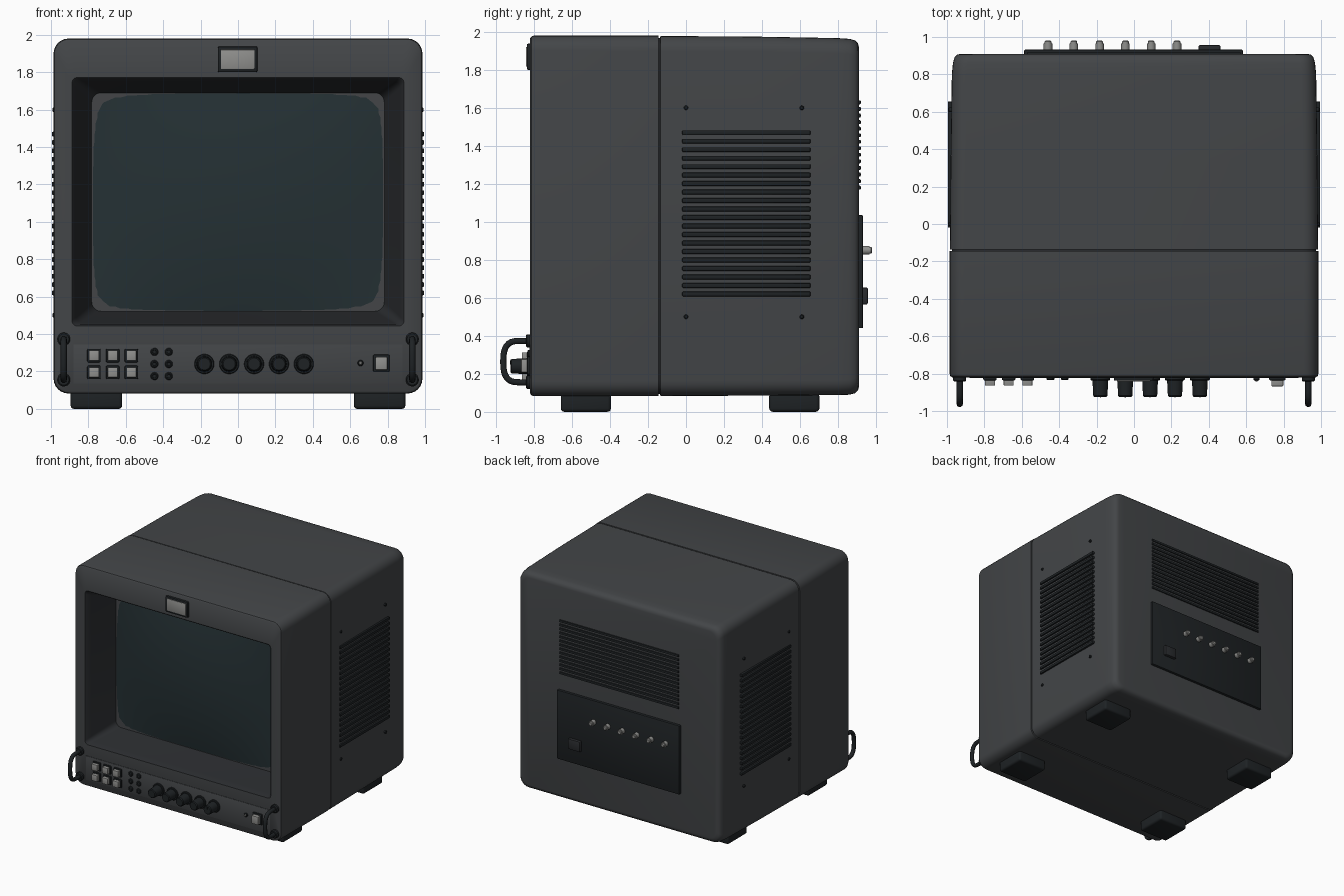
import bpy, bmesh, math
from mathutils import Vector, Matrix

if "Cube" in bpy.data.objects:
    bpy.data.objects.remove(bpy.data.objects["Cube"])


def material(name, r, g, b):
    m = bpy.data.materials.new(name)
    m.diffuse_color = (r, g, b, 1)
    m.use_nodes = True
    m.node_tree.nodes["Principled BSDF"].inputs["Base Color"].default_value = m.diffuse_color
    return m


SHELL = material("shell_grey", .056, .06, .064)
DARK = material("dark_plastic", .013, .016, .018)
RECESS = material("recess_black", .022, .024, .027)
GLASS = material("screen_glass", .018, .03, .034)
LIGHT = material("light_grey", .28, .28, .27)


def finish(name, bm, *mats):
    bmesh.ops.recalc_face_normals(bm, faces=bm.faces)
    me = bpy.data.meshes.new(name)
    bm.to_mesh(me)
    bm.free()
    for m in mats:
        me.materials.append(m)
    ob = bpy.data.objects.new(name, me)
    bpy.context.collection.objects.link(ob)
    return ob


def boxes(name, specs, mat, bevel=.006, seg=2):
    """Bevelled boxes given as (x0, x1, y0, y1, z0, z1), in one mesh."""
    bm = bmesh.new()
    for x0, x1, y0, y1, z0, z1 in specs:
        m = Matrix.Translation(((x0 + x1) / 2, (y0 + y1) / 2, (z0 + z1) / 2))
        m = m @ Matrix.Diagonal((x1 - x0, y1 - y0, z1 - z0, 1))
        bmesh.ops.create_cube(bm, size=1, matrix=m)
    if bevel:
        bmesh.ops.bevel(bm, geom=bm.edges[:], offset=bevel, segments=seg,
                        profile=.5, affect='EDGES')
    return finish(name, bm, mat)


def loft(bm, rings):
    rows = [[bm.verts.new(p) for p in ring] for ring in rings]
    n = len(rows[0])
    bands = []
    for a, b in zip(rows, rows[1:]):
        bands.append([bm.faces.new((a[i], a[(i + 1) % n], b[(i + 1) % n], b[i]))
                      for i in range(n)])
    bm.faces.new(rows[0])
    bm.faces.new(rows[-1])
    return bands


def turned(name, centres, profile, mat, n=24):
    """Turned parts along y; profile is (y, radius), centres are (x, z)."""
    bm = bmesh.new()
    for x, z in centres:
        loft(bm, [[(x + r * math.cos(2 * math.pi * i / n), y,
                    z + r * math.sin(2 * math.pi * i / n)) for i in range(n)]
                  for y, r in profile])
    return finish(name, bm, mat)


def rounded(y, hx, z0, z1, r, n=6):
    pts = []
    for k, (cx, cz) in enumerate([(hx - r, z1 - r), (r - hx, z1 - r),
                                  (r - hx, z0 + r), (hx - r, z0 + r)]):
        for i in range(n + 1):
            a = math.pi / 2 * (k + i / n)
            pts.append((cx + r * math.cos(a), y, cz + r * math.sin(a)))
    return pts


# Cabinet: back cap, rear shell, seam groove, front shell, then the screen funnel
sections = [(.91, .925, .13, 1.92, .07), (.905, .945, .112, 1.94, .075),
            (.89, .96, .098, 1.955, .08), (.86, .968, .09, 1.963, .08),
            (.80, .974, .088, 1.967, .08), (.35, .98, .085, 1.975, .08),
            (-.135, .984, .083, 1.978, .08), (-.136, .974, .093, 1.968, .075),
            (-.144, .974, .093, 1.968, .075), (-.145, .986, .082, 1.98, .08),
            (-.80, .986, .082, 1.98, .08), (-.813, .982, .086, 1.976, .078),
            (-.82, .972, .096, 1.966, .07),
            (-.82, .888, .442, 1.772, .03), (-.812, .88, .45, 1.764, .03),
            (-.77, .865, .46, 1.752, .035), (-.55, .782, .522, 1.69, .05)]
bm = bmesh.new()
bands = loft(bm, [rounded(*s) for s in sections])
for band in bands[13:] + [bands[7]]:
    for f in band:
        f.material_index = 1
finish("cabinet", bm, SHELL, RECESS)

# Bulging screen
bm = bmesh.new()
bmesh.ops.create_grid(bm, x_segments=24, y_segments=20, size=1)
for v in bm.verts:
    u, w = v.co.x, v.co.y
    v.co = Vector((.79 * u, -.548 - .06 * (1 - u * u) * (1 - w * w), 1.106 + .592 * w))
screen = finish("screen", bm, GLASS)
if screen.data.polygons[0].normal.y > 0:
    screen.data.flip_normals()

# Badge plate over the screen
boxes("badge_frame", [(-.108, .104, -.838, -.81, 1.8, 1.938)], DARK, .008)
boxes("badge_plate", [(-.092, .088, -.842, -.82, 1.817, 1.921)], LIGHT, .003)

# Control strip and its buttons
boxes("control_strip", [(-.88, .88, -.823, -.81, .135, .345)], SHELL, .002)
keys = [(x, z) for x in (-.77, -.67, -.57) for z in (.195, .285)]
boxes("key_frames", [(x - .036, x + .036, -.836, -.815, z - .036, z + .036)
                     for x, z in keys], DARK)
boxes("key_caps", [(x - .027, x + .027, -.864, -.82, z - .027, z + .027)
                   for x, z in keys], LIGHT, .004)
turned("small_buttons", [(x, z) for x in (-.447, -.37) for z in (.175, .24, .305)],
       [(-.815, .021), (-.83, .021), (-.835, .016), (-.835, .011), (-.831, .009)], DARK)
turned("knobs", [(-.18 + .133 * i, .24) for i in range(5)],
       [(-.815, .053), (-.832, .053), (-.836, .049), (-.836, .042),
        (-.918, .038), (-.925, .032)], DARK, 32)
boxes("knob_pointers", [(-.183 + .133 * i, -.177 + .133 * i, -.927, -.92, .25, .27)
                        for i in range(5)], DARK, 0)
turned("indicator_ring", [(.655, .245)], [(-.815, .016), (-.832, .016), (-.836, .012)], DARK)
turned("indicator_lamp", [(.655, .245)], [(-.82, .009), (-.838, .009), (-.841, .005)], LIGHT)
boxes("power_frame", [(.723, .81, -.836, -.815, .196, .29)], DARK)
boxes("power_button", [(.735, .798, -.868, -.82, .208, .278)], LIGHT, .005)

# Front handles
for s, side in ((-1, "left"), (1, "right")):
    x = .932 * s
    turned(side + "_handle_bosses", [(x, .155), (x, .373)],
           [(-.81, .035), (-.836, .035), (-.843, .028)], DARK)
    cu = bpy.data.curves.new(side + "_handle", 'CURVE')
    cu.dimensions = '3D'
    cu.bevel_depth = .017
    cu.bevel_resolution = 3
    cu.use_fill_caps = True
    sp = cu.splines.new('POLY')
    path = [(-.82, .373)]
    for i in range(17):
        a = math.pi / 2 - math.pi * i / 16
        c, sn = math.cos(a), math.sin(a)
        path.append((-.872 - .09 * abs(c) ** .65,
                     .264 + .109 * math.copysign(abs(sn) ** .75, sn)))
    path.append((-.82, .155))
    sp.points.add(len(path) - 1)
    for p, (y, z) in zip(sp.points, path):
        p.co = (x, y, z, 1)
    cu.materials.append(DARK)
    sp.use_smooth = True
    bpy.context.collection.objects.link(bpy.data.objects.new(side + "_handle", cu))

# Side vents and screws
for s, side in ((-1, "left"), (1, "right")):
    xa, xb = sorted((.95 * s, .995 * s))
    boxes(side + "_vent_slats", [(xa, xb, -.02, .655, z - .0125, z + .0125)
                                 for z in (.62 + .0447 * i for i in range(20))], DARK, .005)
    screws = turned(side + "_screws", [(y * -s, z) for y in (0, .61) for z in (.5, 1.6)],
                    [(.95, .012), (.988, .012), (.992, .007)], DARK, 12)
    screws.data.transform(Matrix.Rotation(-s * math.pi / 2, 4, 'Z'))

# Back vents
boxes("back_vent_slats", [(-.57, .57, .88, .92, z - .01, z + .01)
                          for z in (1.18 + .0345 * i for i in range(14))], DARK, .004)

# Connector panel with sockets
boxes("rear_panel", [(-.588, .582, .89, .932, .44, 1.035)], DARK, .006)
plugs = [(-.46 + .138 * i, .85) for i in range(6)]
turned("connectors", plugs, [(.92, .023), (.965, .023), (.965, .018), (.975, .018),
                             (.98, .013)], LIGHT, 20)
boxes("power_socket", [(.345, .462, .92, .957, .565, .655)], RECESS, .008)

# Feet
boxes("feet", [(x - .138, x + .138, y - .132, y + .132, 0, .08 + .02)
               for x in (-.757, .757) for y in (-.527, .57)], DARK, .018, 3)

bpy.ops.object.select_all(action='DESELECT')
for ob in bpy.context.scene.objects:
    if ob.type == 'MESH':
        ob.select_set(True)
        bpy.context.view_layer.objects.active = ob
bpy.ops.object.shade_smooth_by_angle(angle=math.radians(35))
